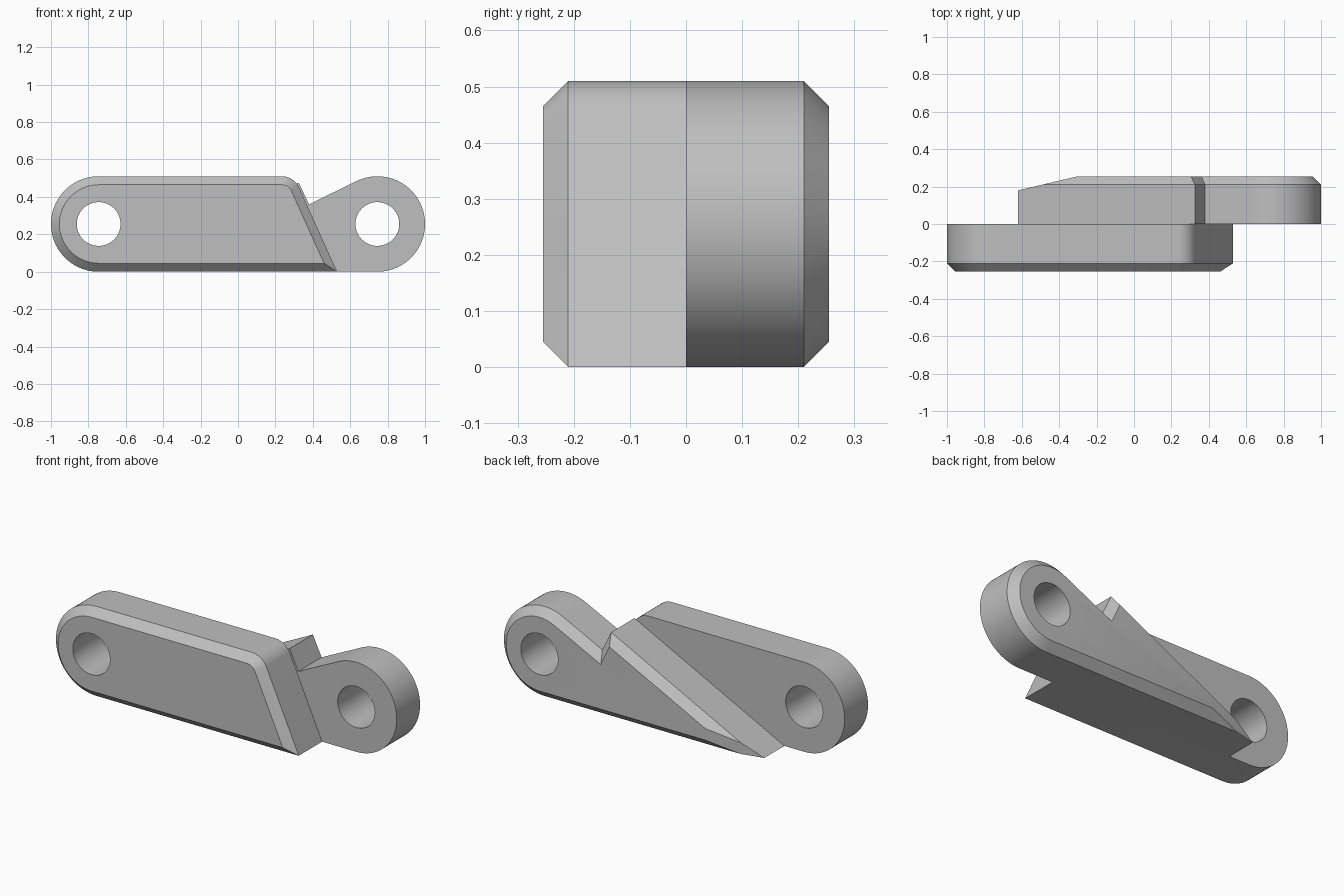
import bpy, bmesh
from math import cos, sin, radians
from mathutils import Vector

if "Cube" in bpy.data.objects:
    bpy.data.objects.remove(bpy.data.objects["Cube"], do_unlink=True)

R, EYE, DEPTH, CHAMFER, HOLE = 0.255, 0.745, 0.255, 0.045, 0.117

grey = bpy.data.materials.new("mid grey")
grey.use_nodes = True
grey.diffuse_color = (0.52, 0.52, 0.52, 1)
grey.node_tree.nodes["Principled BSDF"].inputs["Base Color"].default_value = (0.52, 0.52, 0.52, 1)


def arc(cx, cz, r, a0, a1, n):
    angles = [radians(a0 + (a1 - a0) * i / n) for i in range(n + 1)]
    return [Vector((cx + r * cos(a), cz + r * sin(a))) for a in angles]


def inset(points, d):
    # Mitred offset of a counter-clockwise outline
    result = []
    for i, p in enumerate(points):
        e0 = (p - points[i - 1]).normalized()
        e1 = (points[(i + 1) % len(points)] - p).normalized()
        n0, n1 = Vector((-e0.y, e0.x)), Vector((-e1.y, e1.x))
        result.append(p + (n0 + n1) * d / (1 + n0.dot(n1)))
    return result


def link_half(name, outline, side, eye_x, tip_cut=None):
    # Plate rising from the mid plane, chamfered on its outer face only
    bm = bmesh.new()
    layers = [(outline, 0), (outline, DEPTH - CHAMFER), (inset(outline, CHAMFER), DEPTH)]
    rings = [[bm.verts.new((p.x, side * y, p.y)) for p in pts] for pts, y in layers]
    n = len(outline)
    for a, b in zip(rings, rings[1:]):
        for i in range(n):
            j = (i + 1) % n
            bm.faces.new((a[i], a[j], b[j], b[i]))
    bm.faces.new(rings[0])
    bm.faces.new(rings[-1])
    bmesh.ops.recalc_face_normals(bm, faces=bm.faces)
    if tip_cut:
        cut = bmesh.ops.bisect_plane(bm, geom=bm.verts[:] + bm.edges[:] + bm.faces[:],
                                     plane_co=tip_cut[0], plane_no=tip_cut[1], clear_outer=True)
        bmesh.ops.holes_fill(bm, edges=[e for e in bm.edges if e.is_boundary])
        bmesh.ops.recalc_face_normals(bm, faces=bm.faces)
    mesh = bpy.data.meshes.new(name)
    bm.to_mesh(mesh)
    bm.free()
    mesh.materials.append(grey)
    obj = bpy.data.objects.new(name, mesh)
    bpy.context.collection.objects.link(obj)

    # Pin hole
    bpy.ops.mesh.primitive_cylinder_add(vertices=64, radius=HOLE, depth=2, location=(eye_x, 0, R),
                                        rotation=(radians(90), 0, 0))
    cutter = bpy.context.object
    cutter.hide_render = True
    cutter.data.materials.append(grey)
    mod = obj.modifiers.new("pin hole", 'BOOLEAN')
    mod.operation, mod.solver, mod.object = 'DIFFERENCE', 'EXACT', cutter
    bpy.ops.object.select_all(action='DESELECT')
    obj.select_set(True)
    bpy.context.view_layer.objects.active = obj
    bpy.ops.object.modifier_apply(modifier=mod.name)
    bpy.data.objects.remove(cutter, do_unlink=True)
    bpy.ops.object.shade_smooth_by_angle(angle=radians(20))


# Front half: round eye, slanted end with a rounded upper corner
front = arc(-EYE, R, R, 90, 270, 48) + [Vector((0.53, 0))] + arc(0.235, 0.41, 0.1, 24, 90, 10)
link_half("front_link", front, -1, -EYE)

# Back half: round eye, notch, and a long ramp down to a thin tip
back = arc(EYE, R, R, -90, 116, 56) + [Vector(p) for p in ((0.38, 0.36), (0.325, 0.475), (-0.62, 0))]
link_half("back_link", back, 1, EYE, ((-0.62, 0.18, 0), (-0.075, 0.32, 0)))
